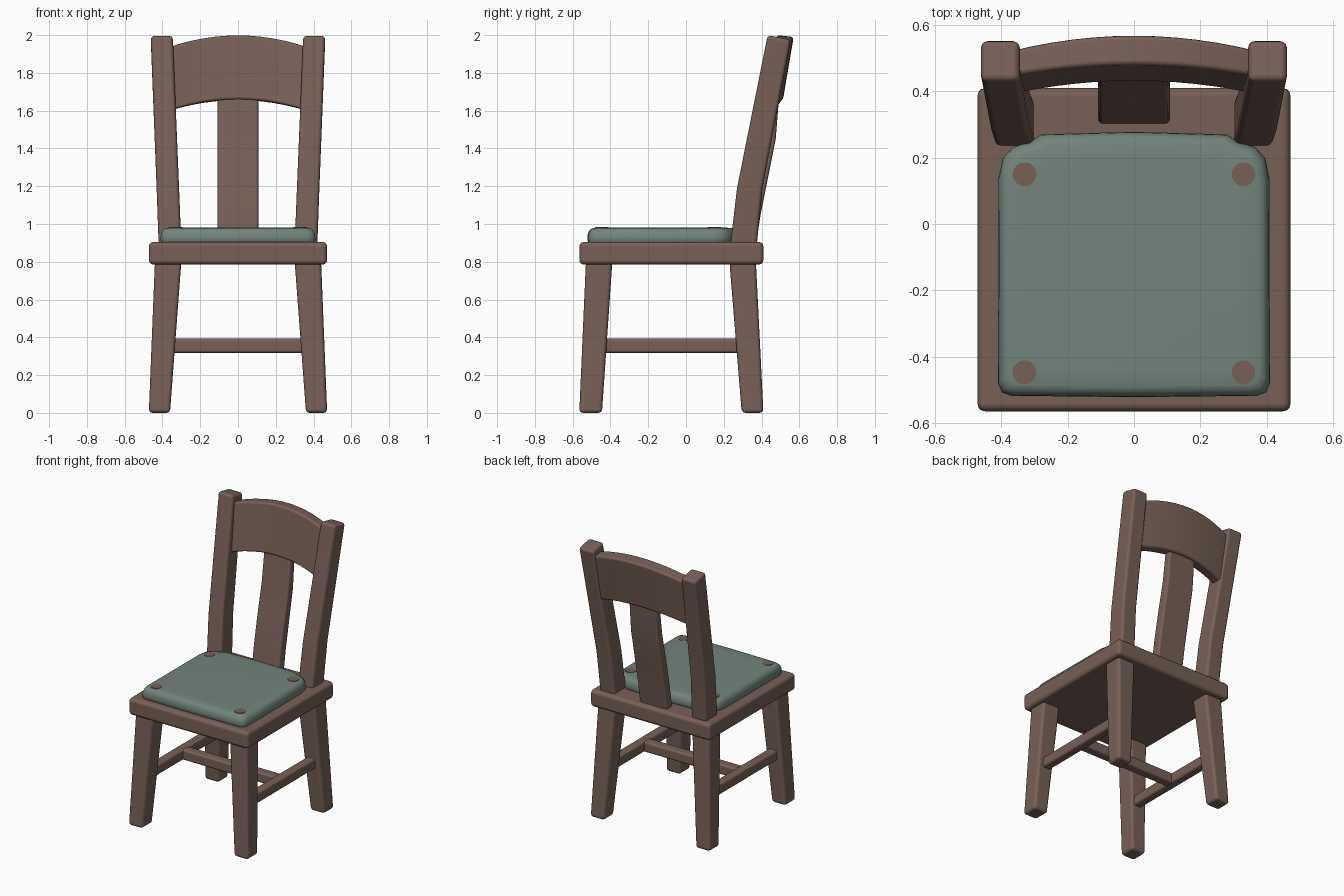
import bpy, bmesh, math

if "Cube" in bpy.data.objects:
    bpy.data.objects.remove(bpy.data.objects["Cube"])


def material(name, rgb):
    m = bpy.data.materials.new(name)
    m.diffuse_color = (*rgb, 1)
    m.use_nodes = True
    m.node_tree.nodes["Principled BSDF"].inputs["Base Color"].default_value = m.diffuse_color
    return m


WOOD = material("brown wood", (0.185, 0.118, 0.095))
CLOTH = material("grey green cloth", (0.17, 0.232, 0.203))


def loft(name, rings, mat=WOOD, bevel=0.02):
    """Skin a stack of equal-length rings, cap both ends, soften the edges."""
    bm = bmesh.new()
    vs = [[bm.verts.new(p) for p in r] for r in rings]
    n = len(rings[0])
    for a, b in zip(vs, vs[1:]):
        for i in range(n):
            j = (i + 1) % n
            bm.faces.new((a[i], a[j], b[j], b[i]))
    bm.faces.new(vs[0])
    bm.faces.new(vs[-1])
    bmesh.ops.recalc_face_normals(bm, faces=bm.faces)
    me = bpy.data.meshes.new(name)
    bm.to_mesh(me)
    bm.free()
    me.materials.append(mat)
    ob = bpy.data.objects.new(name, me)
    bpy.context.collection.objects.link(ob)
    if bevel:
        me.shade_smooth()
        mod = ob.modifiers.new("bevel", 'BEVEL')
        mod.width = bevel
        mod.segments = 3
        mod.limit_method = 'ANGLE'
        mod.angle_limit = math.radians(35)
        mod.harden_normals = True
    return ob


def rect(x0, x1, y0, y1, z, tilt=0.0, s=1):
    """Horizontal ring; tilt lowers the rear side, s=-1 mirrors in x."""
    return [(s * x0, y0, z), (s * x1, y0, z),
            (s * x1, y1, z - tilt), (s * x0, y1, z - tilt)]


def box(name, x0, x1, y0, y1, z0, z1, bevel):
    return loft(name, [rect(x0, x1, y0, y1, z0), rect(x0, x1, y0, y1, z1)], bevel=bevel)


# Seat board
box("seat", -0.472, 0.472, -0.565, 0.41, 0.785, 0.905, 0.025)

for side, s in (("left", -1), ("right", 1)):
    # Splayed, tapered legs
    loft(f"{side}_front_leg", [rect(0.36, 0.472, -0.565, -0.445, 0, s=s),
                               rect(0.30, 0.44, -0.53, -0.39, 0.80, s=s)])
    loft(f"{side}_back_leg", [rect(0.36, 0.472, 0.295, 0.41, 0, s=s),
                              rect(0.30, 0.44, 0.23, 0.37, 0.80, s=s)])
    # Back posts, bent backwards above the seat
    loft(f"{side}_back_post", [rect(0.30, 0.42, 0.235, 0.375, 0.89, s=s),
                               rect(0.312, 0.431, 0.27, 0.405, 1.19, s=s),
                               rect(0.345, 0.462, 0.432, 0.555, 2.0, 0.025, s=s)])
    # Side stretchers
    x0, x1 = sorted((s * 0.355, s * 0.42))
    box(f"{side}_stretcher", x0, x1, -0.46, 0.30, 0.318, 0.393, 0.015)

# Middle stretcher of the H
box("middle_stretcher", -0.37, 0.37, -0.11, -0.04, 0.318, 0.393, 0.015)

# Curved centre splat
splat = [(0.89, 0.30, 0.37), (1.05, 0.325, 0.395), (1.25, 0.365, 0.435),
         (1.45, 0.41, 0.475), (1.70, 0.445, 0.495)]
loft("back_splat", [rect(-0.108, 0.108, y0, y1, z) for z, y0, y1 in splat], bevel=0.015)

# Arched and bowed top rail
rail = []
for i in range(13):
    x = -0.37 + 0.74 * i / 12
    t = 1 - (x / 0.345) ** 2
    rail.append([(x, 0.395 + 0.035 * t, 1.605 + 0.055 * t),
                 (x, 0.475 + 0.038 * t, 1.605 + 0.05 * t),
                 (x, 0.53 + 0.04 * t, 1.935 + 0.055 * t),
                 (x, 0.45 + 0.03 * t, 1.945 + 0.055 * t)])
loft("top_rail", rail, bevel=0.015)

# Cushion: half outline mirrored, rear corners pulled in around the posts
half = [(0.0, -0.522), (0.37, -0.518), (0.398, -0.508), (0.41, -0.48), (0.408, 0.14),
        (0.395, 0.20), (0.365, 0.232), (0.31, 0.25), (0.28, 0.27), (0.0, 0.278)]
outline = half + [(-x, y) for x, y in half[-2:0:-1]]
CY = -0.122
layers = [(0.89, 0.99), (0.925, 1.0), (0.945, 0.995), (0.962, 0.98),
          (0.974, 0.955), (0.979, 0.92), (0.981, 0.80)]
cushion = loft("cushion", [[(x * k, CY + (y - CY) * k, z) for x, y in outline]
                           for z, k in layers], CLOTH, bevel=0)
cushion.data.shade_smooth()

# Small round buttons on the cushion
for x in (-0.33, 0.33):
    for y in (-0.447, 0.15):
        circle = [(x + 0.036 * math.cos(a), y + 0.036 * math.sin(a))
                  for a in (math.tau * i / 20 for i in range(20))]
        loft("cushion_button", [[(cx, cy, z) for cx, cy in circle]
                                for z in (0.975, 0.983)], bevel=0)
